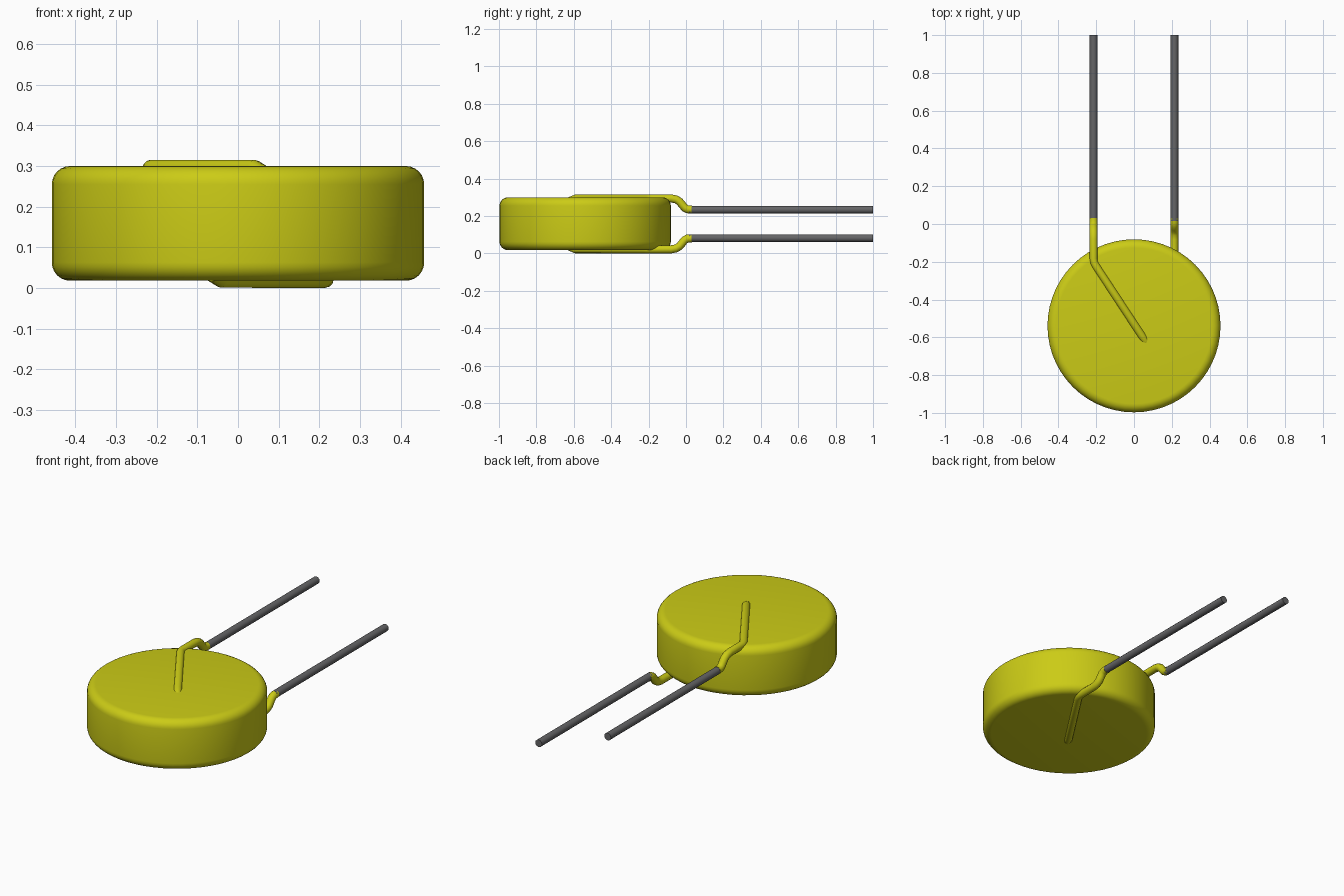
import bpy, bmesh, math
from mathutils import Matrix, Vector

cube = bpy.data.objects.get("Cube")
if cube:
    bpy.data.objects.remove(cube, do_unlink=True)


def make_material(name, rgb, roughness):
    m = bpy.data.materials.new(name)
    m.use_nodes = True
    m.diffuse_color = (*rgb, 1)
    bsdf = m.node_tree.nodes["Principled BSDF"]
    bsdf.inputs["Base Color"].default_value = (*rgb, 1)
    bsdf.inputs["Roughness"].default_value = roughness
    return m


yellow = make_material("yellow coating", (0.60, 0.60, 0.008), 0.5)
grey = make_material("grey metal", (0.13, 0.13, 0.135), 0.5)

MID_Z = 0.158       # the two leads mirror each other about this height
DISC_Y = -0.539
DISC_R = 0.458
DISC_HALF = 0.141


def finish(obj, mat, angle=40):
    obj.data.materials.clear()
    obj.data.materials.append(mat)
    bpy.ops.object.select_all(action="DESELECT")
    obj.select_set(True)
    bpy.context.view_layer.objects.active = obj
    bpy.ops.object.shade_smooth_by_angle(angle=math.radians(angle))


def tube(name, points, radius, mat, sides=4):
    """Round bar swept along a path, with closed ends."""
    curve = bpy.data.curves.new(name, "CURVE")
    curve.dimensions = "3D"
    curve.bevel_depth = radius
    curve.bevel_resolution = sides
    curve.use_fill_caps = True
    spline = curve.splines.new("POLY")
    spline.points.add(len(points) - 1)
    for p, co in zip(spline.points, points):
        p.co = (*co, 1)
    obj = bpy.data.objects.new(name, curve)
    bpy.context.collection.objects.link(obj)
    bpy.ops.object.select_all(action="DESELECT")
    obj.select_set(True)
    bpy.context.view_layer.objects.active = obj
    bpy.ops.object.convert(target="MESH")
    obj = bpy.context.view_layer.objects.active
    finish(obj, mat, 50)


# Round body with softened rims
bm = bmesh.new()
bmesh.ops.create_cone(bm, cap_ends=True, segments=56, radius1=DISC_R, radius2=DISC_R,
                      depth=2 * DISC_HALF, matrix=Matrix.Translation((0, DISC_Y, MID_Z + 0.001)))
rims = [e for e in bm.edges if abs(e.verts[0].co.z - e.verts[1].co.z) < 1e-5]
bmesh.ops.bevel(bm, geom=rims, offset=0.045, segments=6, profile=0.5, affect="EDGES")
mesh = bpy.data.meshes.new("disc_body")
bm.to_mesh(mesh)
bm.free()
body = bpy.data.objects.new("disc_body", mesh)
bpy.context.collection.objects.link(body)
finish(body, yellow)

# Path of the upper coated lead, with heights measured from the middle plane
COATED = [(-0.214, 0.030, 0.077), (-0.214, 0.008, 0.078), (-0.214, -0.007, 0.086),
          (-0.214, -0.020, 0.102), (-0.214, -0.034, 0.119), (-0.214, -0.053, 0.131),
          (-0.214, -0.080, 0.136), (-0.214, -0.185, 0.136), (-0.211, -0.203, 0.136),
          (-0.203, -0.220, 0.136), (0.040, -0.590, 0.136), (0.062, -0.623, 0.122)]

# Upper lead on the right, lower lead on the left: a half turn about the y axis
for side, label in ((1, "upper"), (-1, "lower")):
    path = [(side * x, y, MID_Z + side * z) for x, y, z in COATED]
    tube(label + "_coated_lead", path, 0.0215, yellow)
    x, z = -0.214 * side, MID_Z + 0.076 * side
    tube(label + "_bare_lead", [(x, 0.015, z), (x, 1.0, z)], 0.0205, grey)
